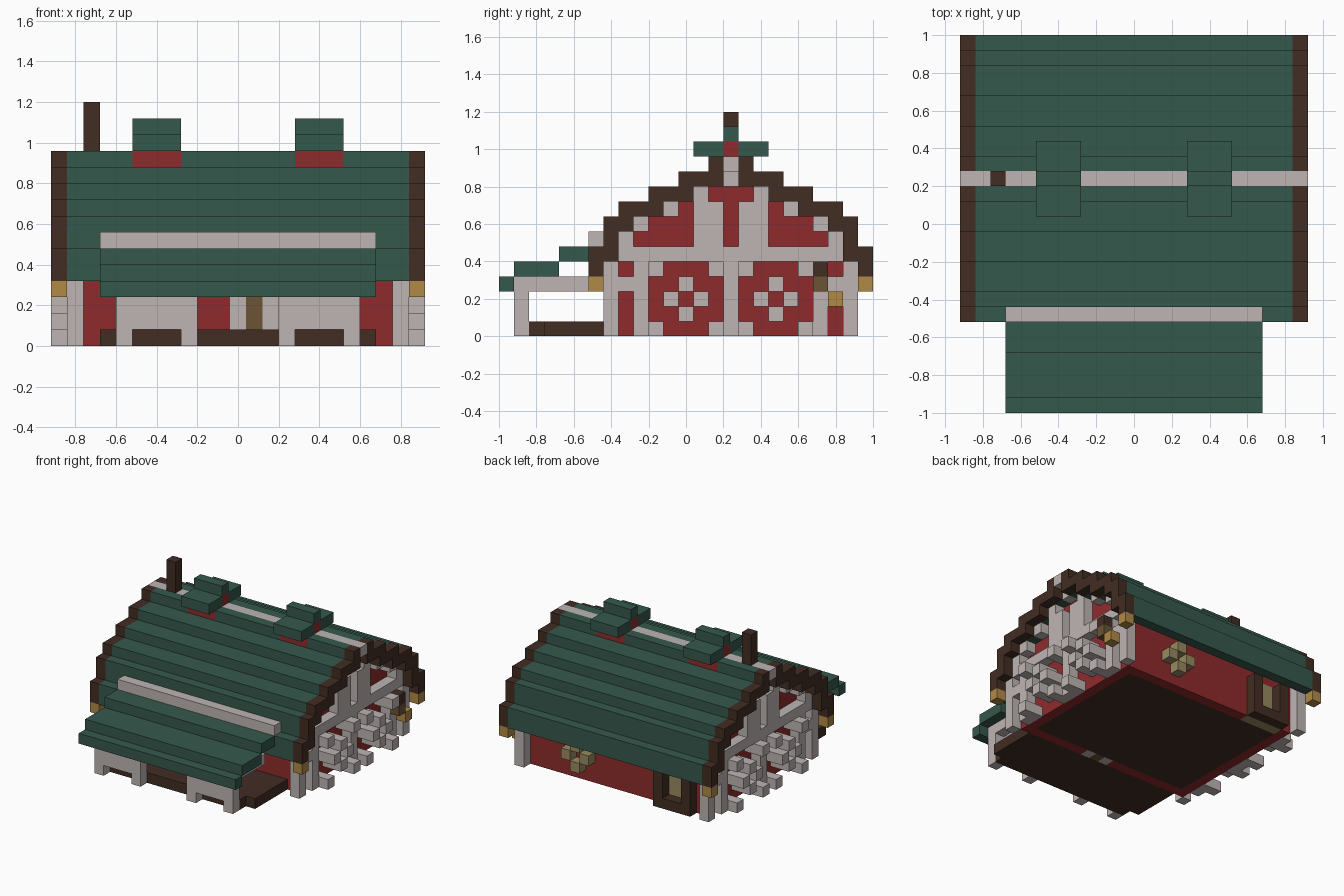
import bpy
import bmesh

cube = bpy.data.objects.get("Cube")
if cube:
    bpy.data.objects.remove(cube, do_unlink=True)

U = 0.08          # block size
LAST_X = 22       # last block column along x
RIDGE = 15        # block row of the roof ridge along y


def material(name, r, g, b):
    lin = [((c / 255 + 0.055) / 1.055) ** 2.4 for c in (r, g, b)] + [1.0]
    m = bpy.data.materials.new(name)
    m.use_nodes = True
    m.diffuse_color = lin
    m.node_tree.nodes["Principled BSDF"].inputs["Base Color"].default_value = lin
    return m


GREEN = material("roof green", 53, 88, 76)
PALE = material("pale timber", 190, 181, 180)
RED = material("barn red", 143, 43, 44)
DARK = material("dark wood", 66, 45, 35)
GOLD = material("gold", 176, 138, 70)
BROWN = material("door brown", 107, 84, 52)
STRAW = material("straw", 152, 138, 96)


def part(name, mat, boxes):
    """One object from boxes given as inclusive block ranges (x, x, y, y, z, z)."""
    bm = bmesh.new()
    for a, b, c, d, e, f in boxes:
        lo = (a * U - 0.92, c * U - 1, e * U)
        hi = (b * U - 0.92 + U, d * U - 1 + U, f * U + U)
        for v in bmesh.ops.create_cube(bm, size=1)["verts"]:
            v.co = [h if t > 0 else l for t, l, h in zip(v.co, lo, hi)]
    me = bpy.data.meshes.new(name)
    bm.to_mesh(me)
    bm.free()
    me.materials.append(mat)
    ob = bpy.data.objects.new(name, me)
    bpy.context.collection.objects.link(ob)
    return ob


def mirror_x(boxes):
    return boxes + [(LAST_X - b, LAST_X - a, *r) for a, b, *r in boxes]


def mirror_y(boxes):
    return boxes + [(a, b, 2 * RIDGE - d, 2 * RIDGE - c, e, f) for a, b, c, d, e, f in boxes]


# Stepped roof: y range of each layer on the front slope, from the eave up
slope = [(6, 6), (6, 7), (7, 7), (7, 8), (8, 10), (10, 12), (12, 14)]
layers = [(c, d, z, z) for z, (c, d) in enumerate(slope, 4)]
top = (14, 14, 11, 11)
part("main_roof", GREEN, mirror_y([(1, 21, *l) for l in layers]
     + [(a, b, *top) for a, b in ((1, 4), (8, 14), (18, 21))]))
part("gable_trim", DARK, mirror_x(mirror_y([(0, 0, *l) for l in layers + [top]])))
part("eave_ends", GOLD, mirror_x(mirror_y([(0, 0, 6, 6, 3, 3)])))
part("ridge_beam", PALE, [(0, LAST_X, RIDGE, RIDGE, 11, 11)])
part("chimney", DARK, [(2, 2, RIDGE, RIDGE, 12, 14)])

# Roof vents
part("vent_walls", RED, mirror_x(mirror_y([(5, 7, *top)]) + [(5, 7, RIDGE, RIDGE, 12, 12)]))
part("vent_roofs", GREEN, mirror_x(mirror_y([(5, 7, 13, 14, 12, 12)])
     + [(5, 7, RIDGE, RIDGE, 13, 13)]))

# Gable ends, half pattern from corner post to centre, bottom row first:
# W frame, L raised lattice, dot red wall
pattern = ["W.WL...LW", "W.W..L..W", "W.W.L.L.W", "WWW..L..W", "W.WL...LW",
           " WWWWWWWW", " W....WW.", "  W...WW.", "    W.WW.", "      W..", "        W"]
frame, lattice, backing = [], [], []
for z, row in enumerate(pattern):
    for y, cell in enumerate(row, 7):
        if cell == "W":
            frame.append((1, 1, y, y, z, z))
        elif cell == "L":
            lattice.append((0, 1, y, y, z, z))
    first = max(8, 7 + len(row) - len(row.lstrip()))
    backing.append((2, 2, first, 2 * RIDGE - first, z, z))
part("gable_frame", PALE, mirror_x(mirror_y(frame)))
part("door_lattice", PALE, mirror_x(mirror_y(lattice)))
part("gable_walls", RED, mirror_x(backing))

# Long walls and floor
part("front_wall", RED, [(3, 10, 8, 8, 0, 6), (14, 19, 8, 8, 0, 6), (11, 13, 8, 8, 4, 6)])
part("back_wall", RED, [(7, 19, 22, 22, 0, 6), (3, 6, 22, 22, 4, 6)])
part("floor", DARK, [(3, 19, 9, 21, 0, 0)])

# Front door
part("front_door_frame", PALE, [(11, 11, 8, 8, 0, 3), (13, 13, 8, 8, 0, 3)])
part("front_door", BROWN, [(12, 12, 8, 8, 0, 3)])

# Back door with step
part("back_door", STRAW, [(3, 6, 22, 22, 0, 3)])
part("back_door_frame", DARK, [(3, 3, 23, 23, 0, 3), (6, 6, 23, 23, 0, 3), (4, 5, 23, 23, 0, 0)])

# Wreath on the back wall
part("wreath", STRAW, [(14, 14, 23, 23, 2, 2), (16, 16, 23, 23, 2, 2),
                       (15, 15, 23, 23, 1, 1), (15, 15, 23, 23, 3, 3)])

# Hanging lantern on the left gable
part("lantern_bracket", DARK, [(22, 22, 21, 21, 4, 4)])
part("lantern", BROWN, [(22, 22, 21, 21, 3, 3)])
part("lantern_glow", GOLD, [(22, 22, 22, 22, 2, 2)])

# Porch
part("porch_floor", DARK, [(4, 18, 2, 2, 0, 0), (3, 19, 3, 7, 0, 0)])
part("porch_panels", PALE, mirror_x([(4, 8, 1, 1, 1, 2), (4, 4, 1, 1, 0, 0), (8, 8, 1, 1, 0, 0)]))
part("porch_beams", PALE, [(4, 18, 1, 1, 3, 3)] + mirror_x([(4, 4, 2, 5, 3, 3)]))
part("porch_roof", GREEN, [(3, 19, 0, 0, 3, 3), (3, 19, 1, 3, 4, 4), (3, 19, 4, 5, 5, 5)])
part("porch_flashing", PALE, [(3, 19, 6, 6, 6, 6)])
